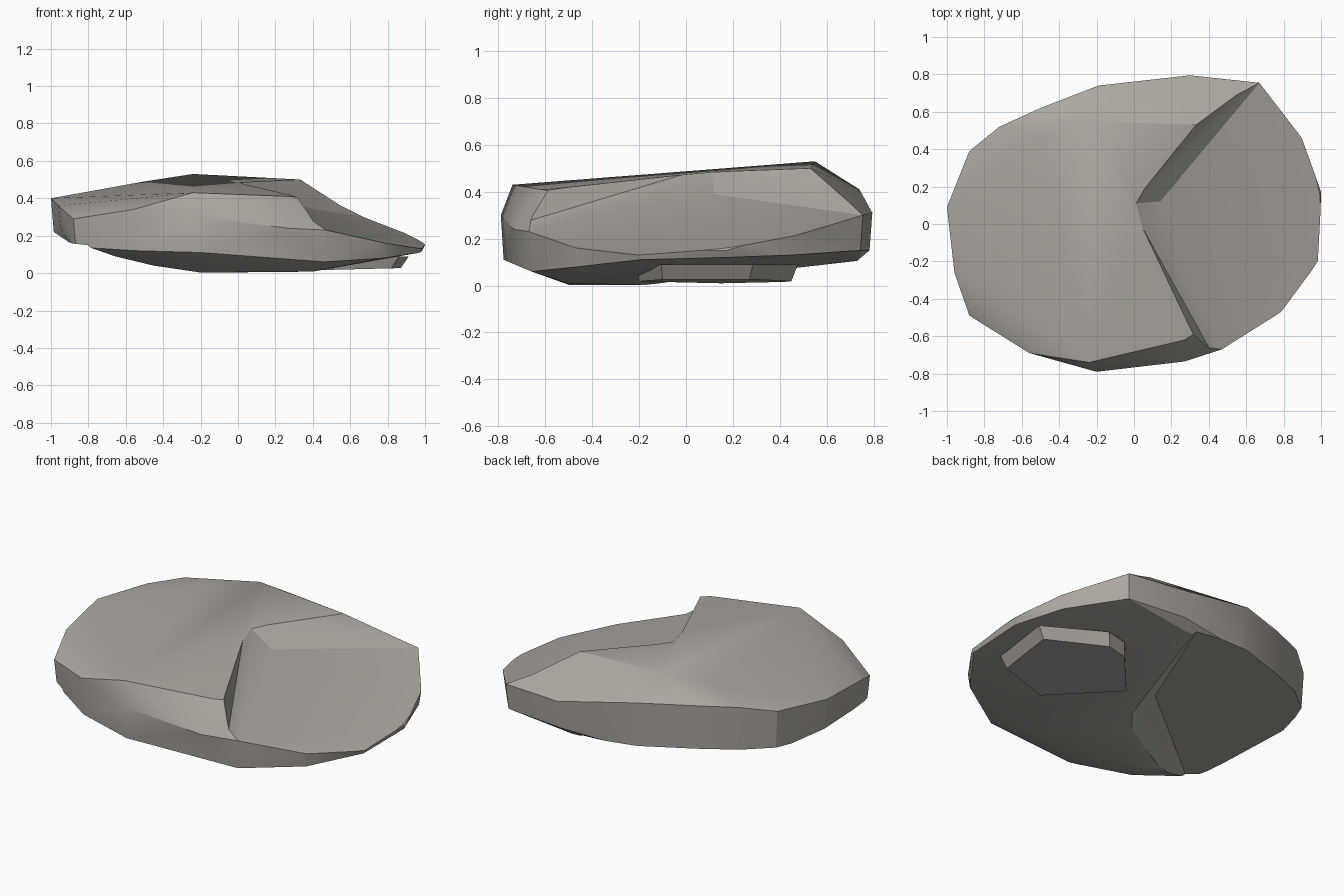
import bpy, bmesh, math
from mathutils import Vector

if "Cube" in bpy.data.objects:
    bpy.data.objects.remove(bpy.data.objects["Cube"])

stone = bpy.data.materials.new("warm_grey_stone")
stone.diffuse_color = (0.41, 0.385, 0.35, 1)
stone.use_nodes = True
stone.node_tree.nodes["Principled BSDF"].inputs["Base Color"].default_value = stone.diffuse_color


def hull(name, pts):
    """Convex chunk of stone around a few corner points."""
    bm = bmesh.new()
    for p in pts:
        bm.verts.new(p)
    res = bmesh.ops.convex_hull(bm, input=bm.verts)
    junk = {e for e in res["geom_interior"] + res["geom_unused"] if isinstance(e, bmesh.types.BMVert)}
    bmesh.ops.delete(bm, geom=list(junk), context='VERTS')
    bmesh.ops.recalc_face_normals(bm, faces=bm.faces)
    me = bpy.data.meshes.new(name)
    bm.to_mesh(me)
    bm.free()
    ob = bpy.data.objects.new(name, me)
    bpy.context.collection.objects.link(ob)
    me.materials.append(stone)
    return ob


def wedge(name, corner, a, b, far, leans):
    """Cutter with a flat floor (corner, a, b, far); each floor point leans to its own lid point."""
    c = Vector(corner)
    floor = [c] + [c + (Vector(p) - c) * 1.6 for p in (a, b)] + [Vector(far)]
    ob = hull(name, floor + [p + Vector(l) for p, l in zip(floor, leans)])
    ob.hide_render = True
    return ob


# boulder rim: plan outline with the low and high edge of its side band
rim = [(-1, .09, .22, .40), (-.88, .39, .17, .41), (-.72, .52, .14, .44), (-.5, .62, .12, .43),
       (-.19, .74, .12, .41), (.3, .795, .15, .31), (.67, .755, .15, .30), (.9, .46, .13, .23),
       (1, .17, .12, .15), (.99, -.2, .11, .15), (.79, -.47, .08, .18), (.47, -.67, .06, .23),
       (-.2, -.79, .11, .30), (-.56, -.69, .12, .34), (-.88, -.49, .14, .29), (-.96, -.26, .23, .36)]
pts = [(x, y, hi) for x, y, lo, hi in rim] + [(x * .985, y * .985, lo) for x, y, lo, hi in rim]
# crown, with two points filling the right end before it is broken away
pts += [(-.24, -.74, .43), (.27, -.62, .41), (-.24, .55, .53), (.34, .53, .50), (-.5, .45, .49),
        (.27, -.735, .24), (.75, .4, .44), (.85, -.25, .36)]
# underside
pts += [(-.45, -.5, .04), (-.2, -.5, .003), (-.1, -.17, .003), (.4, -.5, .008), (.25, .73, .105)]
boulder = hull("boulder", pts)

# broken-out corners: one on the top right, one under the back left
cutters = [
    wedge("top_break_cutter", (.14, .12, .39), (.67, .755, .30), (.47, -.67, .23), (1.4, 0, .033),
          [(-.165, -.012, .12), (-.12, .10, .34), (-.14, 0, .34), (0, 0, .8)]),
    wedge("under_break_cutter", (-.1, .06, .125), (.17, .72, .12), (-.8, -.52, .15), (-1.3, .95, .236),
          [(.12, -.132, -.145), (.12, 0, -.2), (.02, -.06, -.25), (0, 0, -.6)])]
for c in cutters:
    m = boulder.modifiers.new("break", 'BOOLEAN')
    m.operation, m.solver, m.object = 'DIFFERENCE', 'EXACT', c
bpy.context.view_layer.update()
me = bpy.data.meshes.new_from_object(boulder.evaluated_get(bpy.context.evaluated_depsgraph_get()))
boulder.modifiers.clear()
boulder.data = me
for c in cutters:
    bpy.data.objects.remove(c)

# low foot under the right side: bottom outline, flared a little towards its top
sole = [(.82, -.1), (.87, .27), (.55, .45), (.42, .42), (.18, .15), (.5, -.2)]
foot = hull("base_foot", [(x, y, .005 + .025 * x) for x, y in sole]
            + [(x * 1.05, y * 1.06, .09) for x, y in sole])

# smooth shading with crisp breaks
for ob in (boulder, foot):
    bpy.ops.object.select_all(action='DESELECT')
    ob.select_set(True)
    bpy.context.view_layer.objects.active = ob
    bpy.ops.object.shade_smooth_by_angle(angle=math.radians(26))
